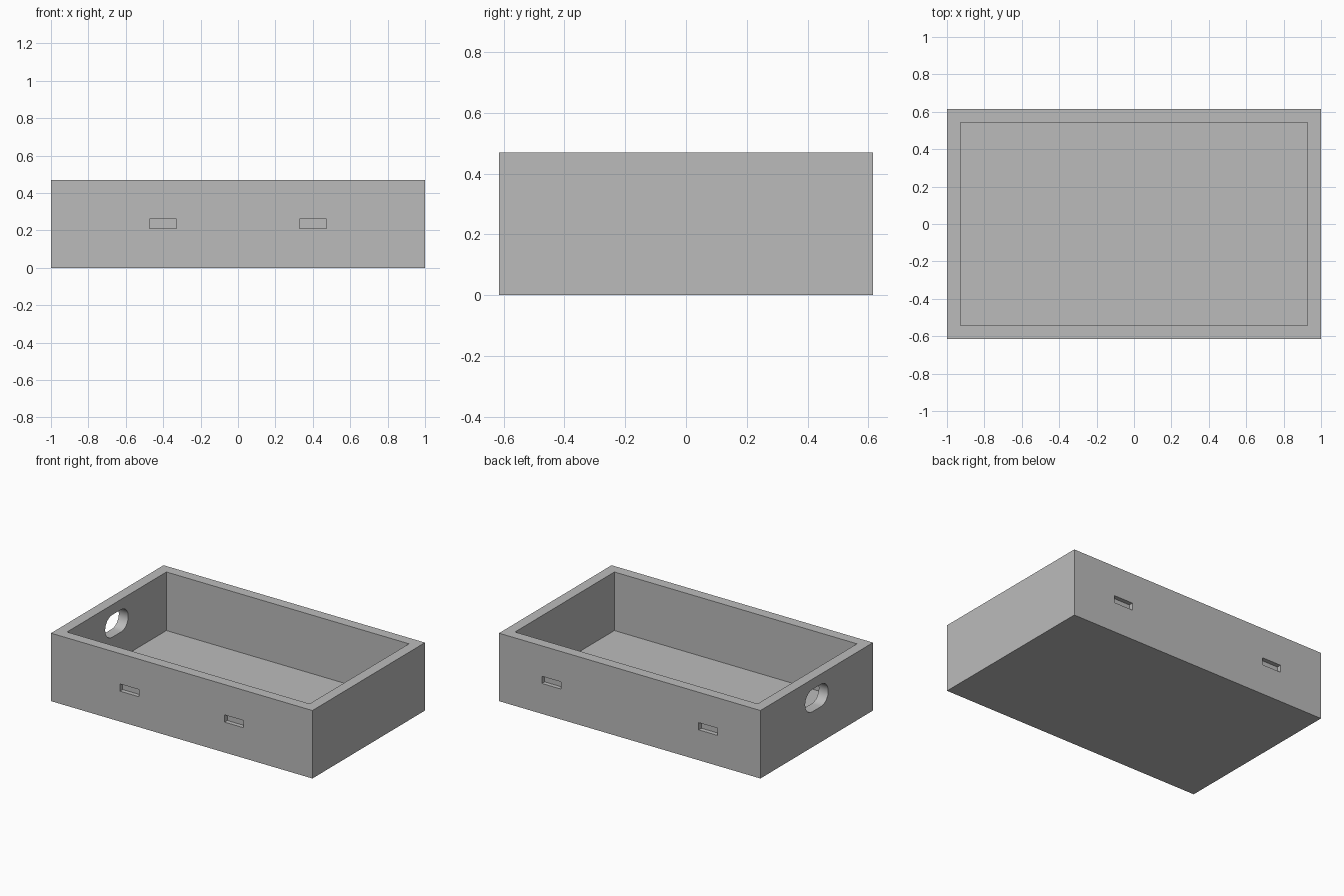
import bpy, bmesh, math
from mathutils import Vector

cube = bpy.data.objects.get("Cube")
if cube:
    bpy.data.objects.remove(cube, do_unlink=True)

LENGTH, WIDTH, HEIGHT = 2.0, 1.23, 0.47
WALL, FLOOR = 0.072, 0.065
SLOT_DEPTH = 0.03

grey = bpy.data.materials.new("plain grey")
grey.use_nodes = True
colour = (0.5, 0.5, 0.5, 1)
grey.diffuse_color = colour
grey.node_tree.nodes["Principled BSDF"].inputs["Base Color"].default_value = colour


def prism(name, outline, direction):
    """Solid made by extruding a closed outline along a direction."""
    bm = bmesh.new()
    face = bm.faces.new([bm.verts.new(p) for p in outline])
    grown = bmesh.ops.extrude_face_region(bm, geom=[face], use_keep_orig=True)
    moved = [g for g in grown["geom"] if isinstance(g, bmesh.types.BMVert)]
    bmesh.ops.translate(bm, verts=moved, vec=Vector(direction))
    bmesh.ops.recalc_face_normals(bm, faces=bm.faces)
    mesh = bpy.data.meshes.new(name)
    bm.to_mesh(mesh)
    bm.free()
    mesh.materials.append(grey)
    obj = bpy.data.objects.new(name, mesh)
    bpy.context.collection.objects.link(obj)
    return obj


def box(name, size, centre):
    """Box of a given size about a centre."""
    sx, sy, sz = size
    x, y, z = centre
    base = [(x + i * sx / 2, y + j * sy / 2, z - sz / 2)
            for i, j in ((-1, -1), (1, -1), (1, 1), (-1, 1))]
    return prism(name, base, (0, 0, sz))


def cut(target, cutter):
    """Subtract the cutter and discard it."""
    cutter.hide_render = True
    mod = target.modifiers.new("cut", 'BOOLEAN')
    mod.operation = 'DIFFERENCE'
    mod.solver = 'EXACT'
    mod.object = cutter
    bpy.context.view_layer.objects.active = target
    bpy.ops.object.modifier_apply(modifier=mod.name)
    bpy.data.objects.remove(cutter, do_unlink=True)


# Open tray body
tray = box("tray", (LENGTH, WIDTH, HEIGHT), (0, 0, HEIGHT / 2))
cut(tray, box("cavity_cutter", (LENGTH - 2 * WALL, WIDTH - 2 * WALL, HEIGHT),
              (0, 0, FLOOR + HEIGHT / 2)))

# Shallow slots: a close pair in front, a wider pair behind
for side, spread in ((-1, 0.4), (1, 0.6)):
    for x in (-spread, spread):
        cut(tray, box("slot_cutter", (0.145, 2 * SLOT_DEPTH, 0.05),
                      (x, side * WIDTH / 2, HEIGHT / 2)))

# Rounded finger hole through one end wall
radius, half_run, hole_z, steps = 0.077, 0.049, 0.322, 16
outline = []
for end in (1, -1):
    for i in range(steps + 1):
        a = math.pi * i / steps - math.pi / 2
        outline.append((-LENGTH / 2 - WALL,
                        end * (half_run + radius * math.cos(a)),
                        hole_z + end * radius * math.sin(a)))
cut(tray, prism("hole_cutter", outline, (3 * WALL, 0, 0)))

# Smooth the hole, keep the box edges sharp
bpy.ops.object.select_all(action='DESELECT')
tray.select_set(True)
bpy.context.view_layer.objects.active = tray
bpy.ops.object.shade_smooth_by_angle(angle=math.radians(30))
